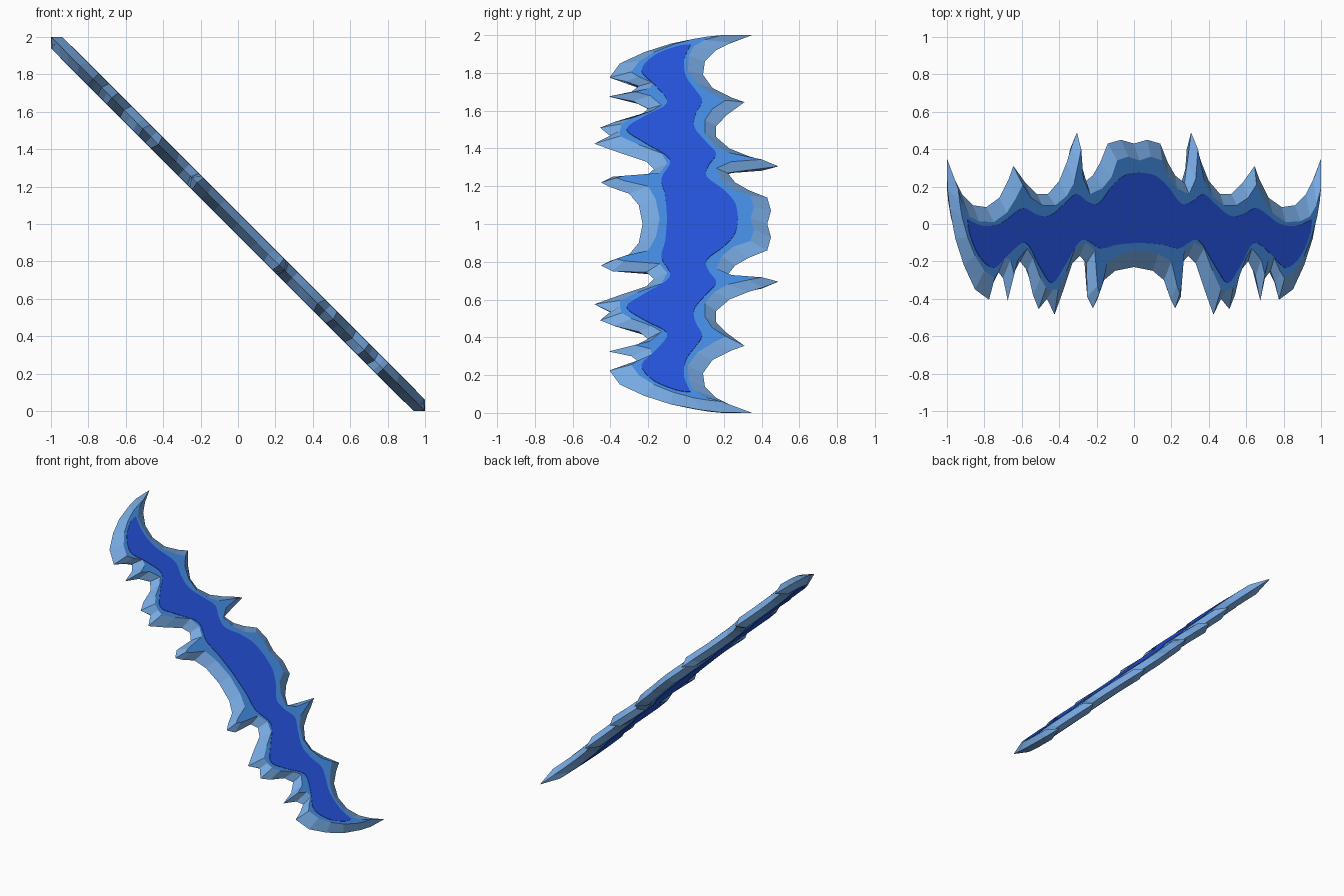
import bpy, bmesh
from mathutils import Vector

if "Cube" in bpy.data.objects:
    bpy.data.objects.remove(bpy.data.objects["Cube"])

H = 0.03           # half thickness (world shift in x and z)


def material(name, rgb):
    m = bpy.data.materials.new(name)
    m.diffuse_color = (*rgb, 1)
    m.use_nodes = True
    m.node_tree.nodes["Principled BSDF"].inputs["Base Color"].default_value = m.diffuse_color
    return m


PALE = material("pale blue edge", (0.19, 0.41, 0.78))
MID = material("mid blue", (0.058, 0.26, 0.76))
DEEP = material("deep blue", (0.018, 0.088, 0.72))


def place(u, y, h):
    """Blade plane leans 45 degrees: u runs down the slope, h is along its normal."""
    return (u + h, y, 1 - u + h)


def mirrored(half):
    """Close a half outline (centre to centre) into a full loop."""
    return half + [(-u, y) for u, y in reversed(half[1:-1])]


def loft(name, rings, mats, cap_mat):
    """Join rings of (points, height, material of the band above) and cap both ends."""
    bm = bmesh.new()
    loops = [[bm.verts.new(place(u, y, h)) for u, y in pts] for pts, h in rings]
    n = len(loops[0])
    for a, b, mi in zip(loops, loops[1:], mats):
        for i in range(n):
            j = (i + 1) % n
            bm.faces.new((a[i], a[j], b[j], b[i])).material_index = mi
    for loop in (loops[0], loops[-1]):
        bm.faces.new(loop).material_index = cap_mat
    bmesh.ops.triangulate(bm, faces=[f for f in bm.faces if len(f.verts) > 4])
    bmesh.ops.recalc_face_normals(bm, faces=bm.faces)
    me = bpy.data.meshes.new(name)
    bm.to_mesh(me)
    bm.free()
    for m in (PALE, MID, DEEP):
        me.materials.append(m)
    ob = bpy.data.objects.new(name, me)
    bpy.context.collection.objects.link(ob)
    return ob


def smooth_path(pts, steps=4):
    """Catmull-Rom path through points."""
    p = [Vector(q) for q in pts]
    p = [p[0]] + p + [p[-1]]
    out = []
    for a, b, c, d in zip(p, p[1:], p[2:], p[3:]):
        for k in range(steps):
            t = k / steps
            v = 0.5 * (2 * b + (c - a) * t + (2 * a - 5 * b + 4 * c - d) * t * t
                       + (3 * b - a - 3 * c + d) * t ** 3)
            out.append((v.x, v.y))
    return out + [tuple(p[-1])]


# Rows: sharp edge (u, y) and matching top of the bevel (u, y), centre to tip
back_edge = [
    (0, .43, 0, .34), (.07, .45, .06, .36), (.14, .43, .12, .34),
    (.18, .33, .15, .25), (.22, .26, .20, .19), (.27, .22, .265, .16),
    (.285, .33, .30, .24), (.305, .49, .312, .40), (.335, .41, .326, .33),
    (.36, .33, .35, .22), (.40, .23, .39, .15), (.46, .16, .45, .10),
    (.52, .16, .52, .10), (.58, .22, .58, .14), (.645, .31, .625, .21),
    (.67, .24, .66, .14), (.72, .14, .71, .06), (.79, .09, .78, .01),
    (.86, .10, .86, .015), (.92, .16, .91, .04), (.96, .24, .945, .10),
    (1, .35, .97, .19)]
# Tip back to centre along the toothed side
front_edge = [
    (.998, .19, .963, .12), (.985, .08, .95, .04), (.955, -.08, .92, -.07),
    (.91, -.22, .88, -.17), (.85, -.35, .83, -.25), (.775, -.405, .775, -.29),
    (.755, -.32, .75, -.25), (.73, -.25, .72, -.18), (.70, -.29, .69, -.19),
    (.675, -.41, .67, -.27), (.65, -.28, .65, -.19), (.61, -.20, .60, -.13),
    (.57, -.25, .57, -.18), (.54, -.38, .53, -.29), (.51, -.455, .50, -.34),
    (.465, -.40, .465, -.35), (.425, -.485, .435, -.35), (.38, -.36, .39, -.25),
    (.33, -.21, .345, -.13), (.29, -.17, .29, -.10), (.255, -.21, .24, -.14),
    (.25, -.39, .225, -.33), (.22, -.45, .215, -.37), (.195, -.40, .20, -.33),
    (.16, -.30, .17, -.20), (.10, -.25, .10, -.16), (0, -.23, 0, -.14)]

rows = back_edge + front_edge
edge = mirrored([r[:2] for r in rows])
flat = mirrored([r[2:] for r in rows])

# Blade: bevelled pale rim on both sides, mid blue flats
loft("blade", [(flat, -H), (edge, 0), (flat, H)], (0, 0), 1)

# Deep blue core panels, one thin plate on each flat
core_back = [(0, .275), (.08, .26), (.15, .20), (.22, .11), (.28, .12), (.34, .16),
             (.40, .11), (.48, .045), (.55, .05), (.62, .085), (.68, .05),
             (.75, .0), (.84, -.01), (.92, .025)]
core_front = [(.92, .025), (.91, -.05), (.86, -.17), (.78, -.235), (.70, -.16),
              (.61, -.10), (.54, -.22), (.47, -.315), (.40, -.22), (.31, -.085),
              (.21, -.13), (.12, -.11), (0, -.10)]
core = mirrored(smooth_path(core_back)[:-1] + smooth_path(core_front))
loft("core_panel_top", [(core, H - .001), (core, H + .002)], (2,), 2)
loft("core_panel_bottom", [(core, -H - .002), (core, -H + .001)], (2,), 2)
